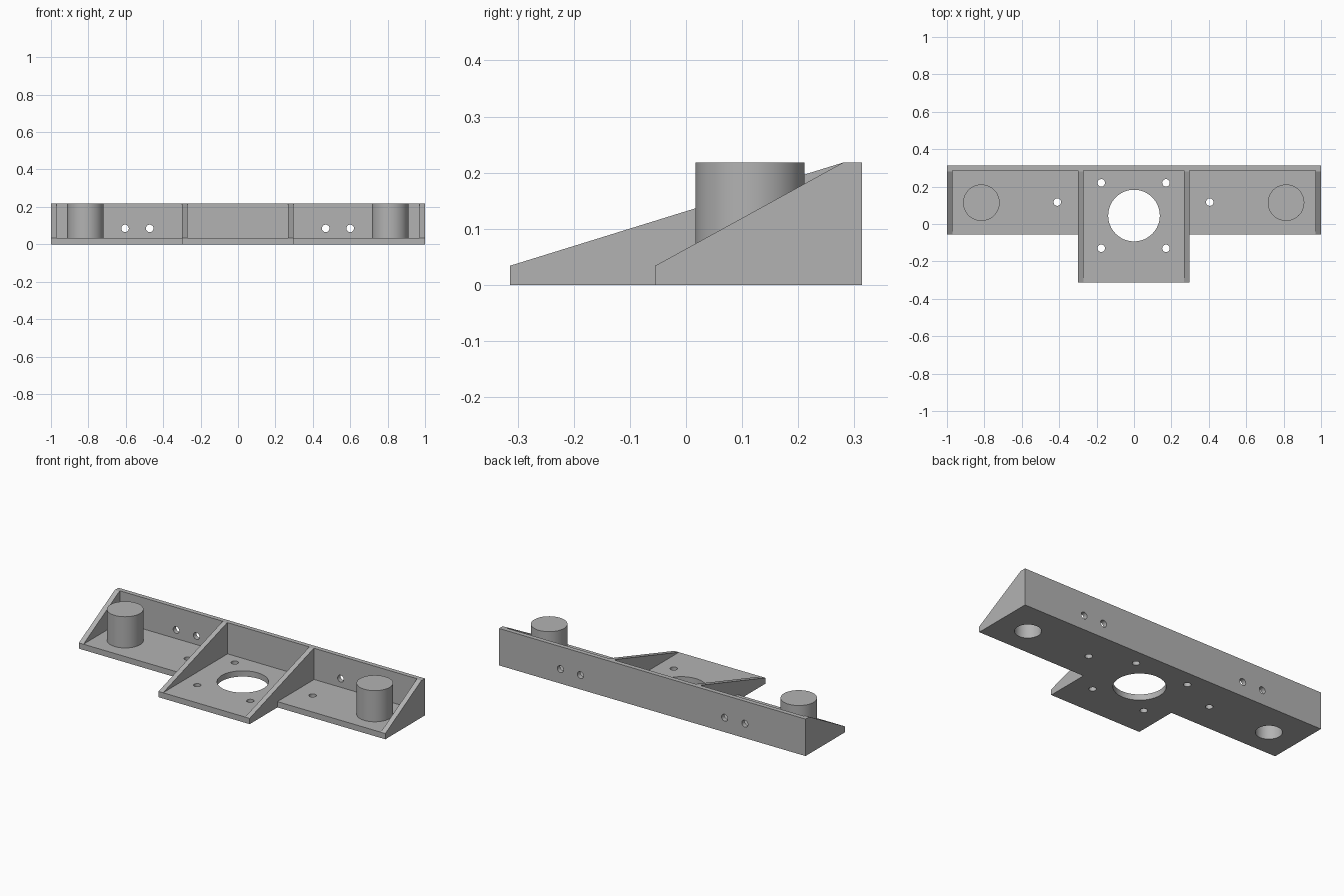
import bpy
import bmesh
import math
from mathutils import Matrix, Vector

cube = bpy.data.objects.get("Cube")
if cube:
    bpy.data.objects.remove(cube, do_unlink=True)

grey = bpy.data.materials.new("plain grey")
grey.use_nodes = True
COLOR = (0.45, 0.45, 0.45, 1)
grey.diffuse_color = COLOR
grey.node_tree.nodes["Principled BSDF"].inputs["Base Color"].default_value = COLOR

# Shared dimensions
PLATE, TOP = 0.034, 0.218
BACK, WALL_IN, SLOPE_END = 0.314, 0.287, 0.28
WING_FRONT, TONGUE_FRONT = -0.055, -0.314
TONGUE_R, TONGUE_L = -0.299, 0.296
THICK = 0.03
POSTS_X, POST_Y = (-0.816, 0.813), 0.114


def finish(name, bm):
    bmesh.ops.recalc_face_normals(bm, faces=bm.faces)
    mesh = bpy.data.meshes.new(name)
    bm.to_mesh(mesh)
    bm.free()
    mesh.materials.append(grey)
    obj = bpy.data.objects.new(name, mesh)
    bpy.context.collection.objects.link(obj)
    return obj


def extrude(name, points, offset):
    """Extrude a flat profile along an offset vector."""
    bm = bmesh.new()
    face = bm.faces.new([bm.verts.new(p) for p in points])
    moved = bmesh.ops.extrude_face_region(bm, geom=[face])["geom"]
    verts = [v for v in moved if isinstance(v, bmesh.types.BMVert)]
    bmesh.ops.translate(bm, verts=verts, vec=Vector(offset))
    return finish(name, bm)


def cylinder(name, centre, radius, depth, along_y=False):
    bm = bmesh.new()
    turn = Matrix.Rotation(math.pi / 2, 4, "X") if along_y else Matrix()
    bmesh.ops.create_cone(bm, cap_ends=True, segments=64, radius1=radius,
                          radius2=radius, depth=depth,
                          matrix=Matrix.Translation(centre) @ turn)
    return finish(name, bm)


def drill(obj, holes):
    """Cut (centre, radius, depth, along_y) holes through a part."""
    for hole in holes:
        cutter = cylinder("drill_cutter", *hole)
        mod = obj.modifiers.new("hole", "BOOLEAN")
        mod.operation = "DIFFERENCE"
        mod.solver = "EXACT"
        mod.object = cutter
        bpy.context.view_layer.objects.active = obj
        bpy.ops.object.modifier_apply(modifier=mod.name)
        bpy.data.objects.remove(cutter, do_unlink=True)
    bpy.ops.object.select_all(action="DESELECT")
    obj.select_set(True)
    bpy.context.view_layer.objects.active = obj
    bpy.ops.object.shade_smooth_by_angle(angle=math.radians(30))


# T-shaped base plate with motor opening, screw holes and post bores
outline = [(-1, BACK), (-1, WING_FRONT), (TONGUE_R, WING_FRONT),
           (TONGUE_R, TONGUE_FRONT), (TONGUE_L, TONGUE_FRONT),
           (TONGUE_L, WING_FRONT), (1, WING_FRONT), (1, BACK)]
base = extrude("base_plate", [(x, y, 0) for x, y in outline], (0, 0, PLATE))
holes = [((0, 0.045, 0), 0.138, 0.2, False)]
holes += [((x, y, 0), 0.02, 0.2, False)
          for x in (-0.175, 0.171) for y in (-0.13, 0.22)]
holes += [((x, 0.117, 0), 0.02, 0.2, False) for x in (-0.41, 0.405)]
holes += [((x, POST_Y, 0), 0.07, 0.2, False) for x in POSTS_X]
drill(base, holes)

# Back wall with two pairs of screw holes
edge = 1 - THICK
wall = extrude("back_wall", [(-edge, WALL_IN, PLATE), (edge, WALL_IN, PLATE),
                             (edge, BACK, PLATE), (-edge, BACK, PLATE)],
               (0, 0, TOP - PLATE))
drill(wall, [((x, BACK, 0.085), 0.02, 0.2, True)
             for x in (-0.604, -0.472, 0.469, 0.6)])

# Sloping ribs at the ends and beside the tongue
for name, x, front, back in (("right_end_rib", -1, WING_FRONT, BACK),
                             ("right_middle_rib", TONGUE_R, TONGUE_FRONT, WALL_IN),
                             ("left_middle_rib", TONGUE_L - THICK, TONGUE_FRONT, WALL_IN),
                             ("left_end_rib", edge, WING_FRONT, BACK)):
    extrude(name, [(x, front, PLATE), (x, back, PLATE), (x, back, TOP),
                   (x, SLOPE_END, TOP)], (THICK, 0, 0))

# Round posts, hollow from below
for name, x in zip(("right_post", "left_post"), POSTS_X):
    post = cylinder(name, (x, POST_Y, (PLATE + TOP) / 2), 0.0975, TOP - PLATE)
    drill(post, [((x, POST_Y, 0.09), 0.07, 0.2, False)])
